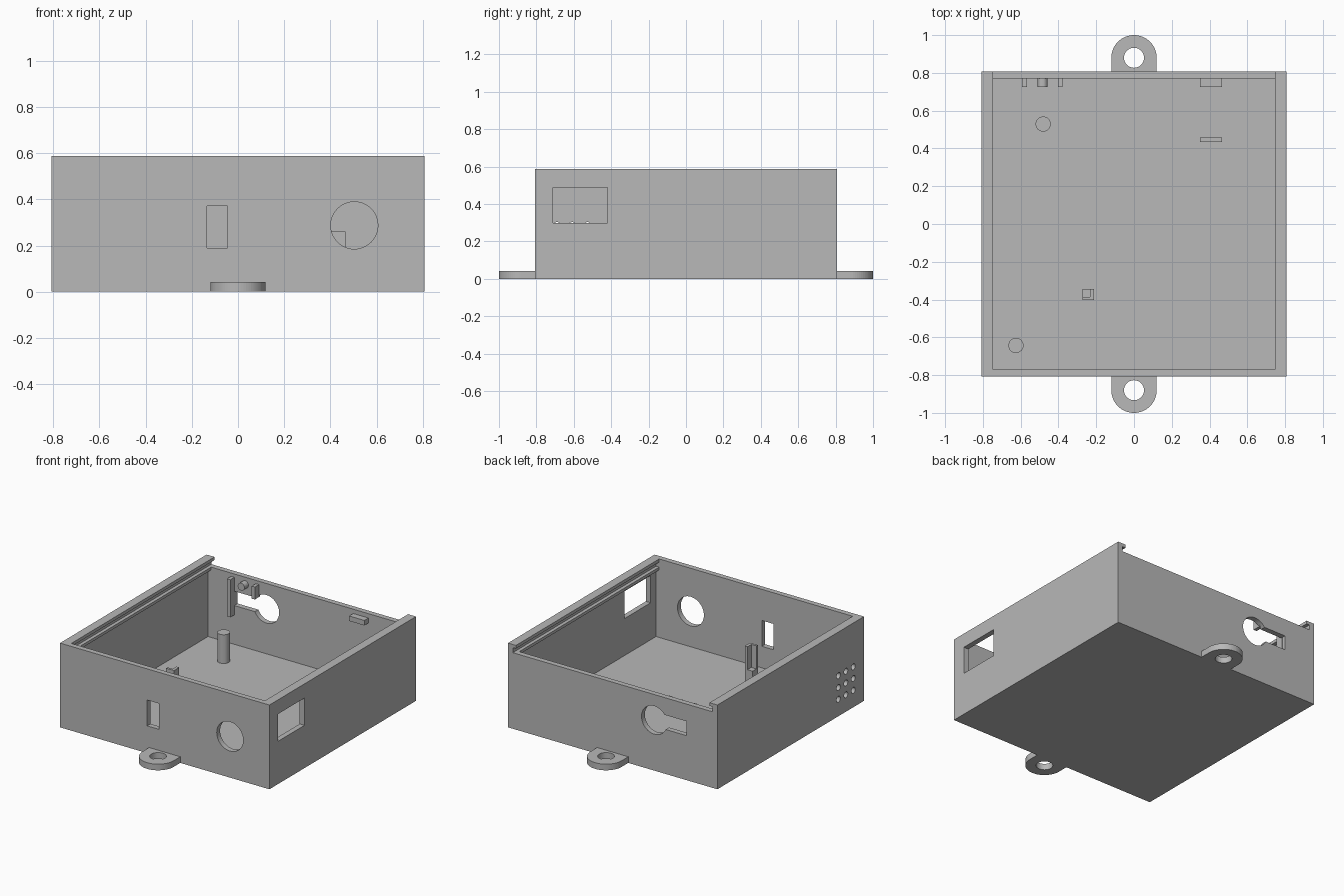
import bpy, bmesh
from math import pi, cos, sin
from mathutils import Matrix

cube = bpy.data.objects.get("Cube")
if cube:
    bpy.data.objects.remove(cube)

grey = bpy.data.materials.new("grey_plastic")
grey.use_nodes = True
COLOUR = (0.48, 0.48, 0.48, 1)
grey.diffuse_color = COLOUR
grey.node_tree.nodes["Principled BSDF"].inputs["Base Color"].default_value = COLOUR

HALF, INNER, LIP = 0.807, 0.77, 0.746
HEIGHT, FLOOR, SILL = 0.587, 0.04, 0.53


def finish(name, bm):
    bmesh.ops.recalc_face_normals(bm, faces=bm.faces)
    mesh = bpy.data.meshes.new(name)
    bm.to_mesh(mesh)
    bm.free()
    mesh.materials.append(grey)
    obj = bpy.data.objects.new(name, mesh)
    bpy.context.collection.objects.link(obj)
    return obj


def box(name, x, y, z):
    """Box from (low, high) pairs along each axis."""
    bm = bmesh.new()
    bmesh.ops.create_cube(bm, size=1)
    for v in bm.verts:
        for i, (low, high) in enumerate((x, y, z)):
            v.co[i] = high if v.co[i] > 0 else low
    return finish(name, bm)


def cylinder(name, centre, radius, depth, axis="Z", sides=48):
    bm = bmesh.new()
    turn = {"X": Matrix.Rotation(pi / 2, 4, "Y"),
            "Y": Matrix.Rotation(pi / 2, 4, "X"),
            "Z": Matrix.Identity(4)}[axis]
    bmesh.ops.create_cone(bm, cap_ends=True, segments=sides, radius1=radius,
                          radius2=radius, depth=depth,
                          matrix=Matrix.Translation(centre) @ turn)
    return finish(name, bm)


def cut(target, cutter):
    """Subtract the cutter from the target, then discard it."""
    mod = target.modifiers.new("cut", "BOOLEAN")
    mod.operation = "DIFFERENCE"
    mod.solver = "EXACT"
    mod.object = cutter
    bpy.context.view_layer.objects.active = target
    bpy.ops.object.modifier_apply(modifier=mod.name)
    bpy.data.objects.remove(cutter)


# Open case with a lid groove under two side lips, open at the back
case = box("case", (-HALF, HALF), (-HALF, HALF), (0, HEIGHT))
cut(case, box("cavity", (-LIP, LIP), (-INNER, INNER), (FLOOR, 1)))
cut(case, box("lower_cavity", (-INNER, INNER), (-INNER, INNER), (FLOOR, 0.51)))
cut(case, box("lid_groove", (-INNER, INNER), (-INNER, 1), (SILL, 0.565)))
cut(case, box("lid_entry", (-LIP, LIP), (0.7, 1), (SILL, 1)))

# Front wall: slot and round opening
cut(case, box("front_slot", (-0.135, -0.045), (-0.9, -0.7), (0.19, 0.37)))
cut(case, cylinder("front_hole", (0.503, -HALF, 0.287), 0.102, 0.2, "Y"))

# Left wall window
cut(case, box("window", (0.7, 0.9), (-0.71, -0.42), (0.298, 0.488)))

# Back wall keyhole
cut(case, cylinder("back_hole", (-0.32, HALF, 0.352), 0.098, 0.2, "Y"))
cut(case, box("back_slot", (-0.568, -0.32), (0.7, 0.9), (0.31, 0.41)))

# Right wall grid of vent holes
for row in range(3):
    for col in range(3):
        spot = (-HALF, -0.69 + 0.082 * col, 0.118 + 0.082 * row)
        cut(case, cylinder("vent", spot, 0.021, 0.2, "X", 24))


# Mounting ears at front and back
def ear(name, side):
    radius, middle, top, steps = 0.12, 0.88, 0.043, 32
    outline = [(radius, 0.8)]
    outline += [(radius * cos(pi * i / steps), middle + radius * sin(pi * i / steps))
                for i in range(steps + 1)]
    outline.append((-radius, 0.8))
    bm = bmesh.new()
    face = bm.faces.new([bm.verts.new((x, side * y, 0)) for x, y in outline])
    raised = bmesh.ops.extrude_face_region(bm, geom=[face])["geom"]
    bmesh.ops.translate(bm, vec=(0, 0, top),
                        verts=[g for g in raised if isinstance(g, bmesh.types.BMVert)])
    obj = finish(name, bm)
    cut(obj, cylinder("screw_hole", (0, side * middle, 0), 0.053, 0.3))


ear("front_ear", -1)
ear("back_ear", 1)

# Board supports standing on the floor
for name, x, y in (("back_peg", -0.481, 0.529), ("front_peg", -0.625, -0.643)):
    cylinder(name, (x, y, 0.135), 0.04, 0.21, sides=32)
box("support_rib", (0.349, 0.466), (0.434, 0.458), (0.03, 0.26))
post = box("corner_post", (-0.272, -0.212), (-0.402, -0.344), (0.03, 0.4))
cut(post, box("post_notch", (-0.3, -0.233), (-0.386, -0.3), (0.24, 0.5)))

# Holders on the inside of the back wall
WALL = (0.725, 0.78)
box("long_tab", (-0.593, -0.567), WALL, (0.245, 0.507))
box("short_tab", (-0.402, -0.378), WALL, (0.42, 0.507))
cylinder("round_tab", (-0.484, 0.7525, 0.48), 0.026, 0.055, "Y", 24)
box("board_clip", (0.349, 0.466), WALL, (0.465, 0.5))
